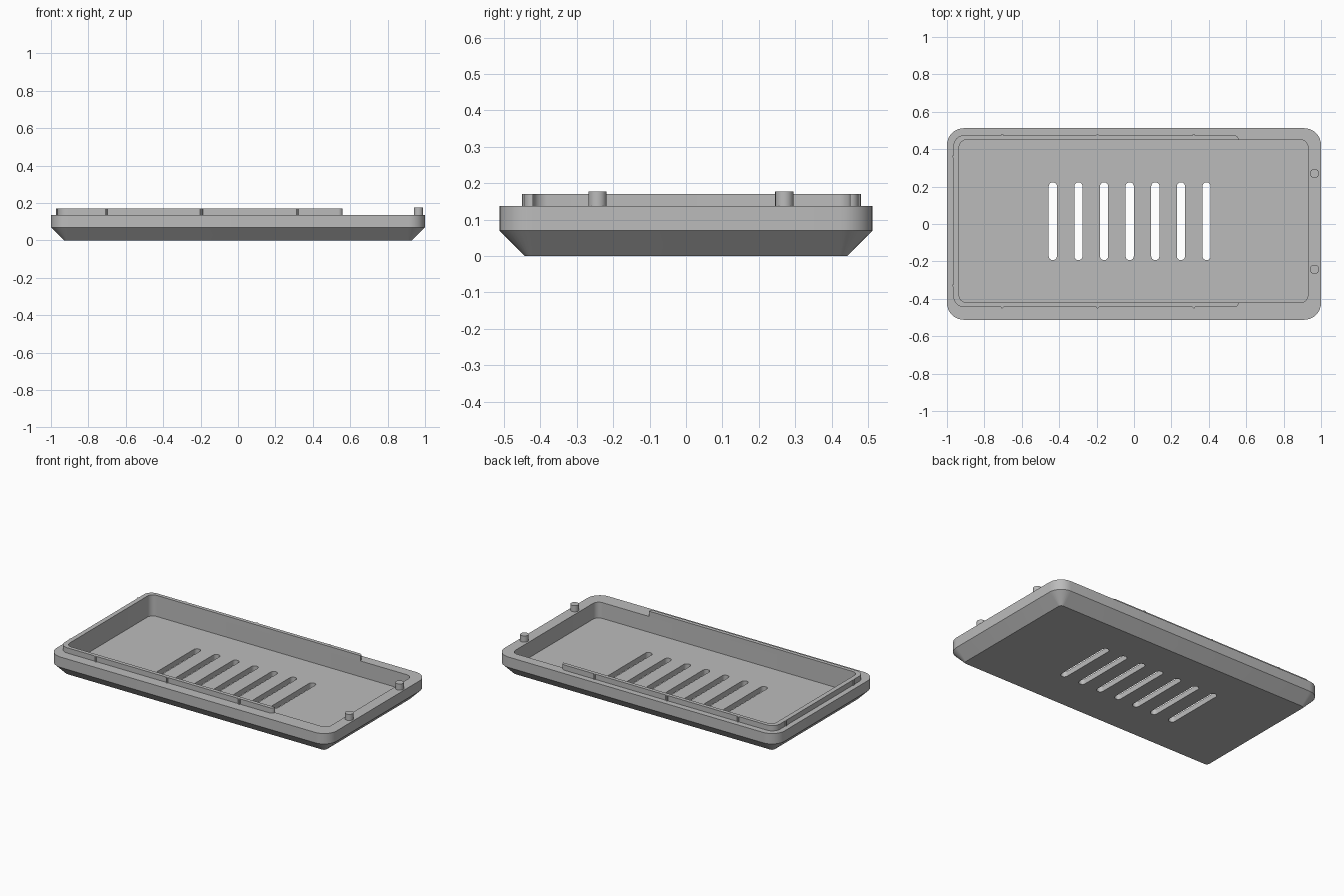
import bpy, bmesh
from math import pi, sin, cos

if "Cube" in bpy.data.objects:
    bpy.data.objects.remove(bpy.data.objects["Cube"])

GREY = (0.5, 0.5, 0.5, 1)
mat = bpy.data.materials.new("matte grey")
mat.use_nodes = True
mat.diffuse_color = GREY
mat.node_tree.nodes["Principled BSDF"].inputs["Base Color"].default_value = GREY

# Key heights and the inner cavity (left, right, front, back)
FLOOR, CHAMFER, RIM, LIP_TOP, PEG_TOP = 0.035, 0.07, 0.137, 0.171, 0.177
CX0, CX1, CY0, CY1 = -0.935, 0.93, -0.42, 0.45


def arc(cx, cy, r, start, end, n=8):
    """Points along an arc; angles in half turns."""
    angles = [(start + (end - start) * i / n) * pi for i in range(n + 1)]
    return [(cx + r * cos(a), cy + r * sin(a)) for a in angles]


def rounded_rect(x0, x1, y0, y1, r):
    return (arc(x1 - r, y1 - r, r, 0, 0.5) + arc(x0 + r, y1 - r, r, 0.5, 1)
            + arc(x0 + r, y0 + r, r, 1, 1.5) + arc(x1 - r, y0 + r, r, 1.5, 2))


def loft(bm, levels):
    """Skin a stack of (outline, height) rings and cap both ends."""
    rings = [[bm.verts.new((x, y, z)) for x, y in pts] for pts, z in levels]
    for a, b in zip(rings, rings[1:]):
        for i in range(len(a)):
            j = (i + 1) % len(a)
            bm.faces.new((a[i], a[j], b[j], b[i]))
    bm.faces.new(rings[0][::-1])
    bm.faces.new(rings[-1])


def make(name, stacks):
    bm = bmesh.new()
    for levels in stacks:
        loft(bm, levels)
    bmesh.ops.recalc_face_normals(bm, faces=bm.faces)
    mesh = bpy.data.meshes.new(name)
    bm.to_mesh(mesh)
    bm.free()
    mesh.materials.append(mat)
    obj = bpy.data.objects.new(name, mesh)
    bpy.context.collection.objects.link(obj)
    return obj


def prism(outline, z0, z1):
    return [(outline, z0), (outline, z1)]


# Tray shell: chamfered underside, upright wall, flat rim, cavity
outer = rounded_rect(-1, 1, -0.512, 0.512, 0.09)
base = rounded_rect(-0.93, 0.93, -0.442, 0.442, 0.02)
cavity = rounded_rect(CX0, CX1, CY0, CY1, 0.04)
tray = make("tray", [[(base, 0), (outer, CHAMFER), (outer, RIM),
                      (cavity, RIM), (cavity, FLOOR)]])

# Row of ventilation slots cut through the floor
slots = []
for i in range(7):
    x = -0.434 + i * 0.137
    slots.append(prism(rounded_rect(x - 0.022, x + 0.022, -0.193, 0.223, 0.0215),
                       -0.05, FLOOR + 0.04))
cutter = make("slot_cutter", slots)
cutter.hide_render = True
cut = tray.modifiers.new("slots", "BOOLEAN")
cut.operation, cut.solver, cut.object = "DIFFERENCE", "EXACT", cutter
bpy.context.view_layer.objects.active = tray
bpy.ops.object.modifier_apply(modifier=cut.name)
bpy.data.objects.remove(cutter)

# Raised U-shaped locating lip flush with the cavity wall
LX0, LX1, LY0, LY1, R = -0.965, 0.56, -0.444, 0.474, 0.055
end = LY1 - CY1
lip_outline = (arc(LX1 - end, CY1, end, 0, 0.5)
               + arc(LX0 + R, LY1 - R, R, 0.5, 1)
               + arc(LX0 + R, LY0 + R, R, 1, 1.5)
               + arc(LX1 - end, CY0, end, 1.5, 2)
               + arc(CX0 + 0.04, CY0 + 0.04, 0.04, 1.5, 1)
               + arc(CX0 + 0.04, CY1 - 0.04, 0.04, 1, 0.5))
lip = make("locating_lip", [prism(lip_outline, RIM, LIP_TOP)])

# Small snap ribs on the outside of the lip
spots = [(x, y) for x in (-0.705, -0.195, 0.32) for y in (LY0, LY1)]
spots += [(LX0, -0.33), (LX0, 0.36)]
ribs = make("snap_ribs", [prism(arc(x, y, 0.007, 0, 1.8, 9), RIM, LIP_TOP - 0.001)
                          for x, y in spots])

# Two alignment pegs on the open end of the rim
pegs = make("alignment_pegs", [prism(arc(0.965, y, 0.025, 0, 1.92, 23), RIM - 0.01, PEG_TOP)
                               for y in (-0.243, 0.27)])

# Smooth rounded corners, crisp edges
bpy.ops.object.select_all(action="DESELECT")
for obj in (tray, lip, ribs, pegs):
    obj.select_set(True)
bpy.context.view_layer.objects.active = tray
bpy.ops.object.shade_smooth_by_angle(angle=pi / 6)
